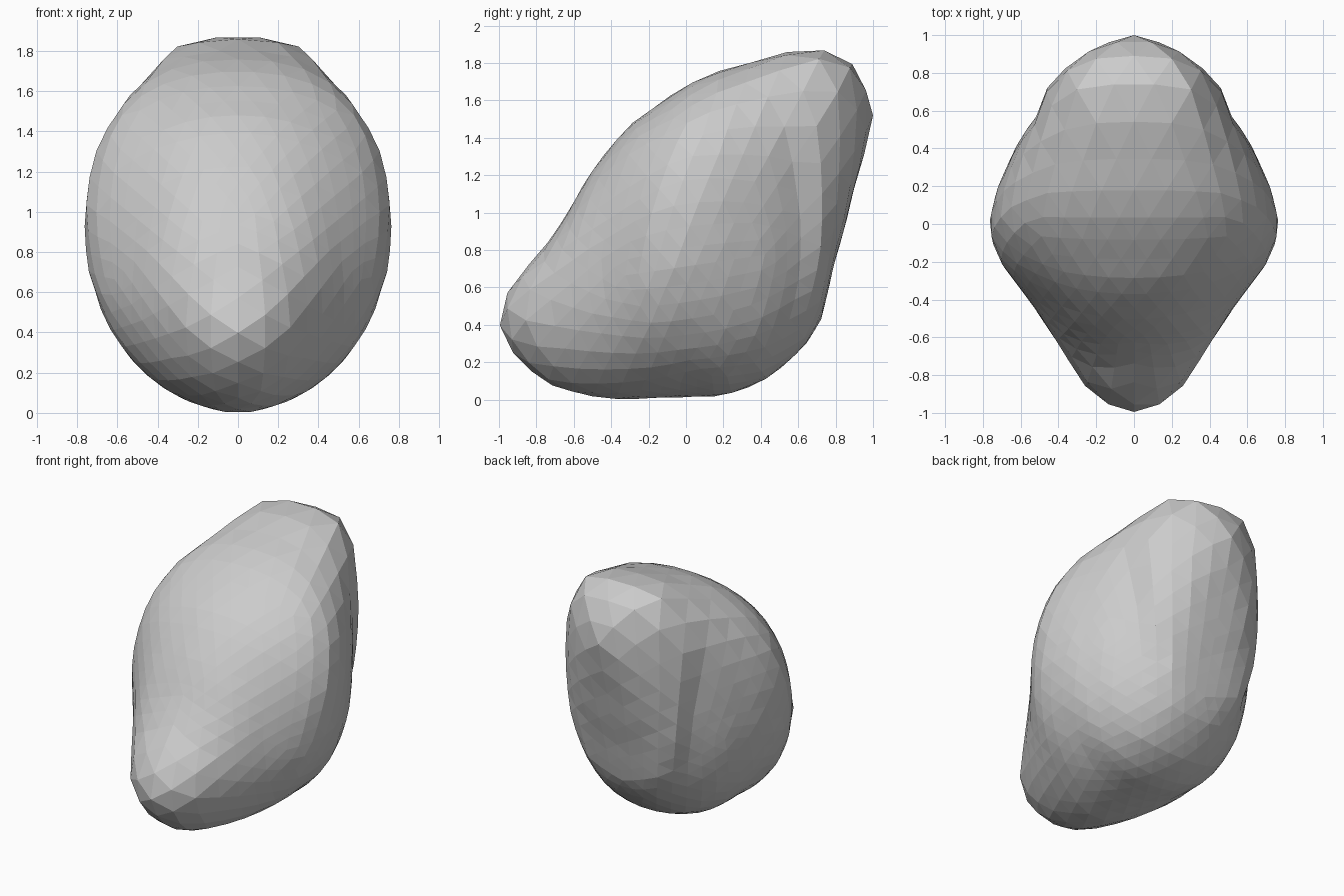
import bpy, bmesh, math
from mathutils import Matrix, Vector

cube = bpy.data.objects.get("Cube")
if cube:
    bpy.data.objects.remove(cube, do_unlink=True)

# Side outline, half width and height of the widest point, each as (y, value) pairs
TOP = [(-1, .41), (-.97, .55), (-.88, .68), (-.76, .81), (-.65, .97), (-.52, 1.2),
       (-.4, 1.36), (-.3, 1.47), (-.1, 1.615), (0, 1.68), (.13, 1.745), (.3, 1.79),
       (.5, 1.85), (.68, 1.89), (.86, 1.83), (.95, 1.72), (1, 1.52)]
BOTTOM = [(-1, .41), (-.95, .28), (-.86, .18), (-.75, .09), (-.62, .04), (-.4, 0),
          (-.1, .01), (.2, .02), (.4, .09), (.52, .18), (.63, .28), (.72, .42),
          (.76, .58), (.79, .72), (.85, .92), (.89, 1.1), (.95, 1.3), (1, 1.52)]
WIDTH = [(-1, 0), (-.97, .13), (-.86, .26), (-.71, .355), (-.44, .53), (-.2, .71),
         (-.06, .763), (.04, .763), (.2, .72), (.4, .63), (.5, .57), (.6, .495),
         (.72, .46), (.86, .33), (.95, .18), (1, 0)]
WIDEST = [(-1, .41), (-.5, .6), (0, .95), (.4, 1.0), (.5, 1.08), (.68, 1.3),
          (.9, 1.45), (1, 1.52)]
CENTRE = Vector((0, .05, .72))
BACK_TIP = Vector((0, 1, 1.52))


def sample(table, y):
    for (y0, v0), (y1, v1) in zip(table, table[1:]):
        if y <= y1:
            return v0 + (v1 - v0) * (y - y0) / (y1 - y0)
    return table[-1][1]


def inside(p):
    """True when p lies within the rounded cross-section at its y."""
    if abs(p.y) >= 1:
        return False
    mid, width = sample(WIDEST, p.y), sample(WIDTH, p.y)
    back = max(p.y, 0)
    if p.z > mid:
        height, power = sample(TOP, p.y) - mid, 2.3 + back + .3 * min(p.y, 0)
    else:
        height, power = mid - sample(BOTTOM, p.y), 2 + .9 * back
    return (abs(p.x) / max(width, 1e-4)) ** power + \
           (abs(p.z - mid) / max(height, 1e-4)) ** power < 1


def surface_point(direction):
    low, high = 0.0, 1.7
    for _ in range(26):
        r = (low + high) / 2
        if inside(CENTRE + direction * r):
            low = r
        else:
            high = r
    return CENTRE + direction * low


# Stone body: a faceted ball, one pole at the back tip, pushed out to the outline
bm = bmesh.new()
bmesh.ops.create_icosphere(bm, subdivisions=4, radius=1)
tip = BACK_TIP - CENTRE
turn = Matrix.Rotation(-math.atan2(tip.y, tip.z), 3, 'X') @ Matrix.Rotation(math.pi / 2, 3, 'Z')
for v in bm.verts:
    v.co = surface_point((turn @ v.co).normalized())

mesh = bpy.data.meshes.new("stone")
bm.to_mesh(mesh)
bm.free()
stone = bpy.data.objects.new("stone", mesh)
bpy.context.collection.objects.link(stone)

# Plain light grey stone
grey = bpy.data.materials.new("light grey")
grey.use_nodes = True
colour = (.6, .6, .6, 1)
grey.diffuse_color = colour
grey.node_tree.nodes["Principled BSDF"].inputs["Base Color"].default_value = colour
mesh.materials.append(grey)
